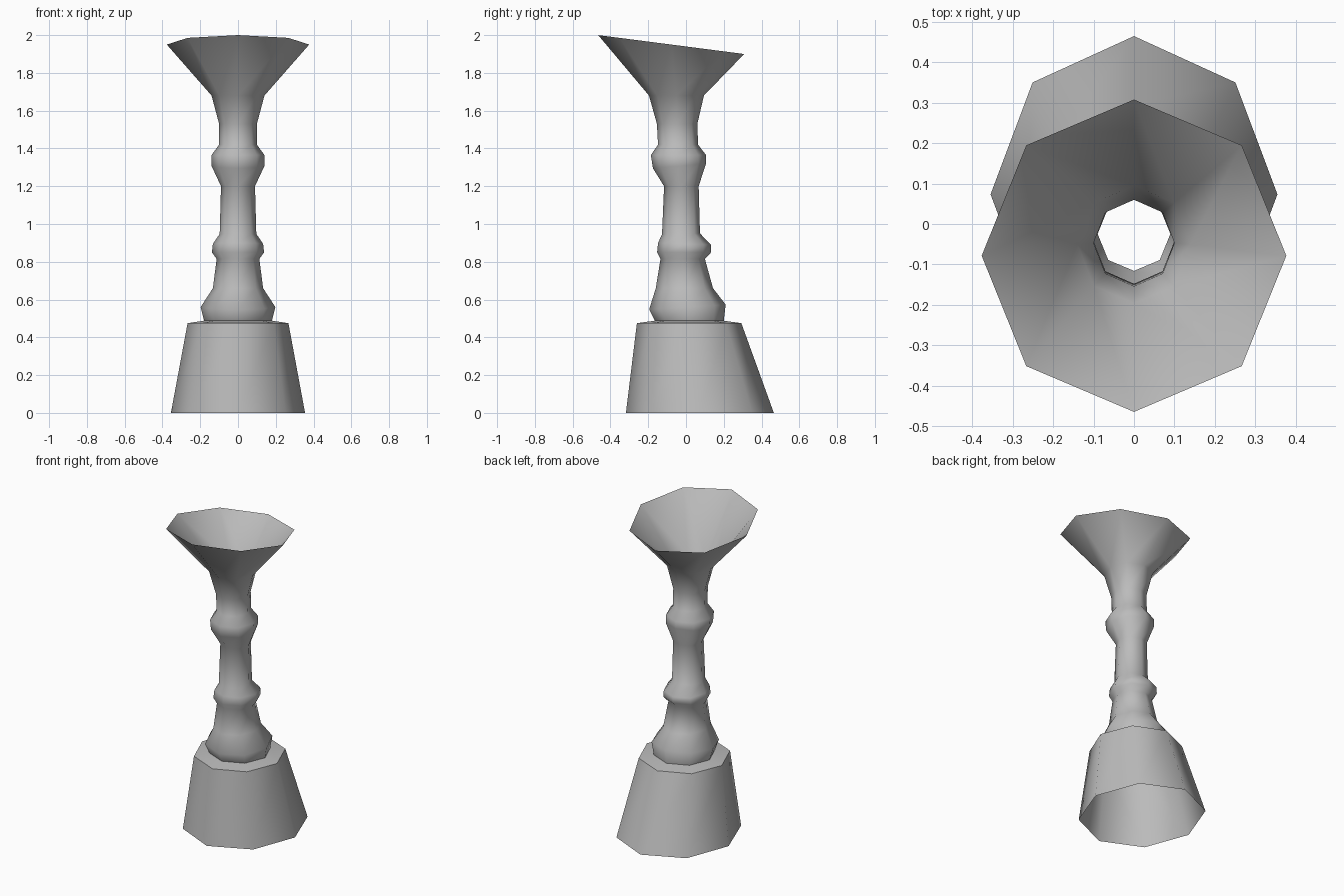
import bpy, bmesh, math

cube = bpy.data.objects.get("Cube")
if cube:
    bpy.data.objects.remove(cube, do_unlink=True)

SIDES = 8

grey = bpy.data.materials.new("plain grey")
grey.use_nodes = True
grey.diffuse_color = (0.5, 0.5, 0.5, 1)
grey.node_tree.nodes["Principled BSDF"].inputs["Base Color"].default_value = (0.5, 0.5, 0.5, 1)


def loft(name, rings):
    """Open octagonal skin through rings of (half width, front y, front z, back y, back z)."""
    bm = bmesh.new()
    loops = []
    for rx, y0, z0, y1, z1 in rings:
        loop = []
        for i in range(SIDES):
            a = 2 * math.pi * i / SIDES
            t = (1 + math.sin(a)) / 2          # 0 at the front, 1 at the back
            loop.append(bm.verts.new((rx * math.cos(a), y0 + (y1 - y0) * t, z0 + (z1 - z0) * t)))
        loops.append(loop)
    for low, high in zip(loops, loops[1:]):
        for i in range(SIDES):
            j = (i + 1) % SIDES
            bm.faces.new((low[i], low[j], high[j], high[i]))
    mesh = bpy.data.meshes.new(name)
    bm.to_mesh(mesh)
    bm.free()
    mesh.materials.append(grey)
    obj = bpy.data.objects.new(name, mesh)
    bpy.context.collection.objects.link(obj)
    bpy.ops.object.select_all(action='DESELECT')
    obj.select_set(True)
    bpy.context.view_layer.objects.active = obj
    bpy.ops.object.shade_smooth_by_angle(angle=math.radians(60))
    return obj


# One continuous hollow skin, bottom to top
loft("hollow_pedestal_and_funnel", [
    # flared base and its shoulder
    (.355, -.318, 0, .465, 0),
    (.267, -.26, .475, .293, .475),
    (.18, -.165, .488, .20, .488),
    # lower bulb
    (.198, -.195, .547, .21, .573),
    (.133, -.16, .66, .143, .66),
    # lower collar
    (.113, -.135, .815, .10, .815),
    (.138, -.153, .85, .133, .85),
    (.133, -.148, .90, .133, .89),
    (.097, -.127, .945, .074, .95),
    # stem
    (.09, -.116, 1.2, .067, 1.2),
    # upper collar
    (.14, -.175, 1.295, .106, 1.32),
    (.14, -.186, 1.365, .106, 1.365),
    (.10, -.148, 1.42, .064, 1.42),
    # neck and tilted funnel
    (.10, -.154, 1.53, .06, 1.53),
    (.14, -.196, 1.68, .095, 1.68),
    (.377, -.465, 2.0, .308, 1.9),
])
